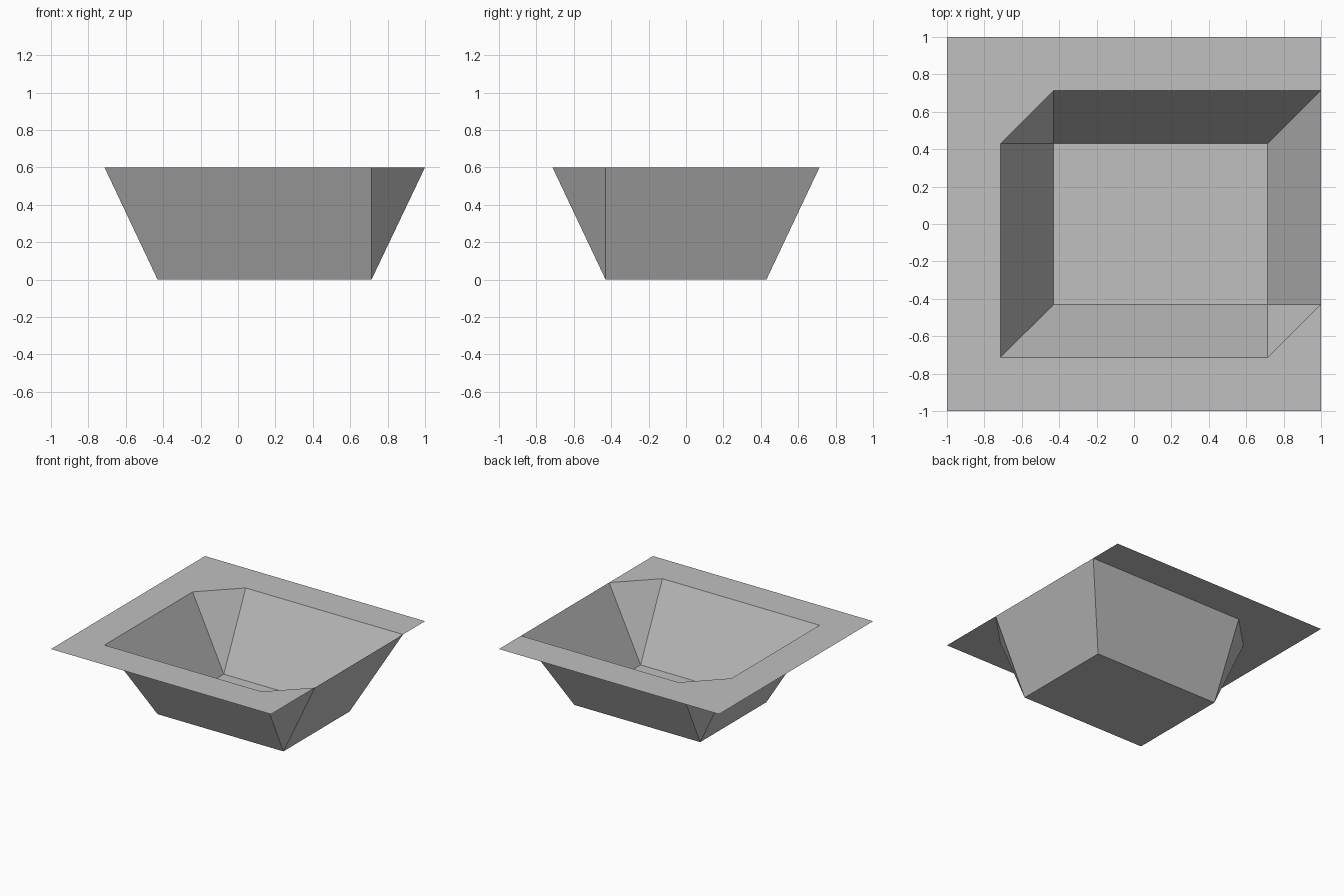
import bpy
import bmesh

cube = bpy.data.objects.get("Cube")
if cube:
    bpy.data.objects.remove(cube, do_unlink=True)

# Key sizes
INNER, OUTER, EDGE, HEIGHT = 0.43, 0.714, 1.0, 0.6

grey = bpy.data.materials.new("plain grey")
grey.use_nodes = True
colour = (0.53, 0.53, 0.53, 1)
grey.diffuse_color = colour
grey.node_tree.nodes["Principled BSDF"].inputs["Base Color"].default_value = colour


def add_sheet(name, bm):
    """Turn a bmesh into a flat-shaded object."""
    mesh = bpy.data.meshes.new(name)
    bm.to_mesh(mesh)
    bm.free()
    mesh.materials.append(grey)
    obj = bpy.data.objects.new(name, mesh)
    bpy.context.collection.objects.link(obj)
    return obj


# Six-sided opening, anticlockwise from the front right corner
opening = [(-OUTER, -OUTER), (OUTER, -OUTER), (EDGE, -INNER),
           (EDGE, OUTER), (-INNER, OUTER), (-OUTER, INNER)]
# Four-sided floor, anticlockwise from the front right corner
floor = [(-INNER, -INNER), (OUTER, -INNER), (OUTER, INNER), (-INNER, INNER)]

# Basin: floor, four sloping walls and two triangular corners
bm = bmesh.new()
top = [bm.verts.new((x, y, HEIGHT)) for x, y in opening]
base = [bm.verts.new((x, y, 0)) for x, y in floor]
bm.faces.new(base)
below = [0, 1, 1, 2, 3, 3]  # floor corner under each opening corner
for i, low in enumerate(below):
    j = (i + 1) % len(top)
    corners = [top[j], top[i], base[low]]
    if below[j] != low:
        corners.append(base[below[j]])
    bm.faces.new(corners)
add_sheet("basin", bm)

# Rim: flat square sheet around the opening, which meets its left edge
bm = bmesh.new()
square = [(EDGE, EDGE), (-EDGE, EDGE), (-EDGE, -EDGE), (EDGE, -EDGE)]
inner_path = [opening[i] for i in (2, 1, 0, 5, 4, 3)]
bm.faces.new([bm.verts.new((x, y, HEIGHT)) for x, y in square + inner_path])
add_sheet("rim", bm)
